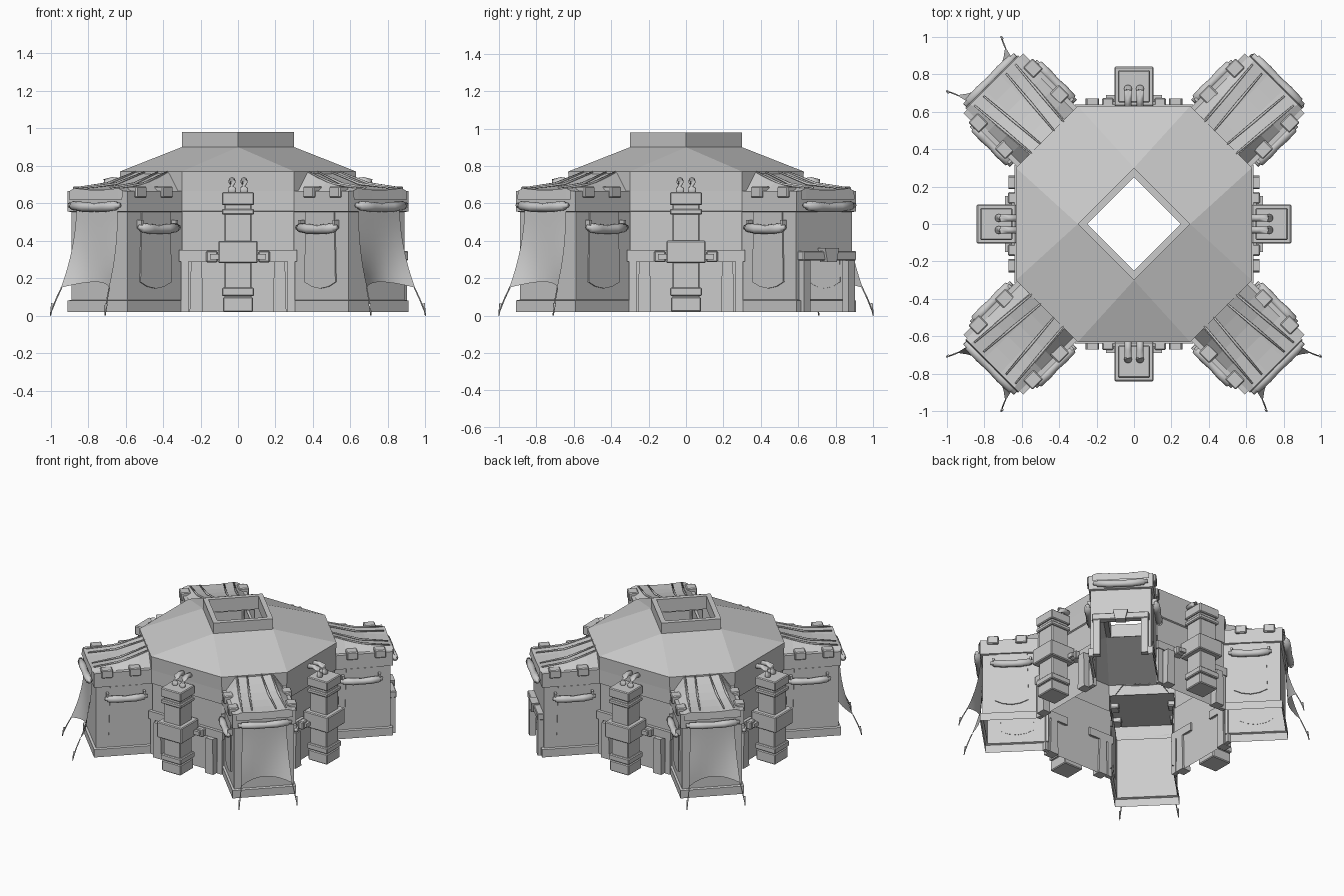
import bpy, bmesh, math
from mathutils import Matrix, Vector

old = bpy.data.objects.get("Cube")
if old:
    bpy.data.objects.remove(old, do_unlink=True)

stone = bpy.data.materials.new("pale_grey")
stone.use_nodes = True
GREY = (0.6, 0.6, 0.6, 1)
stone.diffuse_color = GREY
stone.node_tree.nodes["Principled BSDF"].inputs["Base Color"].default_value = GREY


def finish(name, bm, angle=0, smooth=False, fix=True):
    """Turn a bmesh into an object turned about the centre."""
    if fix:
        bmesh.ops.recalc_face_normals(bm, faces=bm.faces)
    mesh = bpy.data.meshes.new(name)
    bm.to_mesh(mesh)
    bm.free()
    mesh.materials.append(stone)
    for p in mesh.polygons:
        p.use_smooth = smooth
    ob = bpy.data.objects.new(name, mesh)
    bpy.context.collection.objects.link(ob)
    ob.matrix_world = Matrix.Rotation(angle, 4, 'Z')
    return ob


def box(name, lo, hi, angle=0, taper=1, bevel=0):
    """Box between two corners; taper scales its top in y."""
    bm = bmesh.new()
    bmesh.ops.create_cube(bm, size=1)
    lo, hi = Vector(lo), Vector(hi)
    for v in bm.verts:
        if v.co.z > 0:
            v.co.y *= taper
        v.co = Vector([(lo[i] + hi[i]) / 2 + v.co[i] * (hi[i] - lo[i]) for i in range(3)])
    if bevel:
        bmesh.ops.bevel(bm, geom=bm.edges[:], offset=bevel, segments=1, affect='EDGES')
    return finish(name, bm, angle)


def loft(name, rings, angle=0, closed=False, skip=None, cap=False, smooth=False):
    """Skin rows of points; skip(row, column) leaves a hole."""
    bm = bmesh.new()
    rows = [[bm.verts.new(p) for p in ring] for ring in rings]
    n = len(rows[0])
    for i in range(len(rows) - 1):
        for j in range(n if closed else n - 1):
            if not (skip and skip(i, j)):
                k = (j + 1) % n
                bm.faces.new((rows[i][j], rows[i][k], rows[i + 1][k], rows[i + 1][j]))
    if cap:
        bm.faces.new(rows[-1])
    return finish(name, bm, angle, smooth)


def tube(name, points, radii, angle=0, sides=8):
    """Round bar through points with a radius at each."""
    pts = [Vector(p) for p in points]
    rings = []
    for i, p in enumerate(pts):
        d = (pts[min(i + 1, len(pts) - 1)] - pts[max(i - 1, 0)]).normalized()
        a = d.orthogonal().normalized()
        b = d.cross(a)
        rings.append([p + radii[i] * (a * math.cos(t) + b * math.sin(t))
                      for t in (2 * math.pi * s / sides for s in range(sides))])
    bm = bmesh.new()
    rows = [[bm.verts.new(q) for q in r] for r in rings]
    for r, s in zip(rows, rows[1:]):
        for j in range(sides):
            bm.faces.new((r[j], r[(j + 1) % sides], s[(j + 1) % sides], s[j]))
    bm.faces.new(rows[0])
    bm.faces.new(rows[-1])
    return finish(name, bm, angle, True)


def roller(name, a, b, angle):
    """Rolled-up cloth with a thinner rod showing at both ends."""
    a, b = Vector(a), Vector(b)
    steps = (0, .06, .07, .3, .5, .7, .93, .94, 1)
    sag = Vector((0, 0, -.012))
    pts = [a.lerp(b, t) + sag * math.sin(math.pi * t) for t in steps]
    tube(name, pts, (.014, .014, .024, .027, .023, .027, .024, .014, .014), angle)


# Central hall: eight walls, the diagonal ones open into the wings
def octagon(r, c, z):
    out = []
    for k in range(4):
        m = Matrix.Rotation(k * math.pi / 2, 3, 'Z')
        out += [m @ Vector((r, -c, z)), m @ Vector((r, c, z))]
    return out


loft("hall_walls", [octagon(.615, .3, .02), octagon(.615, .3, .555), octagon(.625, .3, .56),
                    octagon(.625, .3, .665), octagon(.63, .3, .77)],
     closed=True, skip=lambda i, j: j % 2 == 1 and i < 3)

# Roof: octagon eaves rising to a diamond opening
bm = bmesh.new()
eaves = [bm.verts.new(p) for p in octagon(.63, .3, .77)]


def diamond(r, z):
    return [(r * math.cos(k * math.pi / 2), r * math.sin(k * math.pi / 2), z) for k in range(4)]


top = [bm.verts.new(p) for p in diamond(.3, .9)]
for k in range(4):
    n = (k + 1) % 4
    bm.faces.new((eaves[2 * k], eaves[2 * k + 1], top[k]))
    bm.faces.new((eaves[2 * k + 1], eaves[2 * n], top[n], top[k]))
finish("hall_roof", bm)
loft("roof_collar", [diamond(.3, .9), diamond(.3, .98), diamond(.25, .98), diamond(.25, .88), diamond(.3, .9)],
     closed=True)


# Wings: local x runs outward
def wing(angle, has_door):
    levels = ((.02, .226, 1.061), (.08, .226, 1.061), (.085, .212, 1.045), (.3, .212, 1.045),
              (.553, .212, 1.045), (.557, .226, 1.061), (.665, .226, 1.061))
    rings = [[(.62, -h, z), (u, -h, z), (u, -.145, z), (u, .145, z), (u, h, z), (.62, h, z)]
             for z, h, u in levels]
    loft("wing_walls", rings, angle, skip=lambda i, j: has_door and j == 2 and i < 3, cap=True)

    # Cloth laid over the wing roof
    rows = []
    for i in range(6):
        t = i / 5
        u, z = .645 + .425 * t, .77 - .09 * t - .022 * math.sin(math.pi * t)
        w = .13 + .035 * t
        rows.append([(u, -.2, .667), (u, -w, z), (u, -w * .35, z - .008),
                     (u, w * .35, z - .008), (u, w, z), (u, .2, .667)])
    rows.append([(1.075, p[1], .62) for p in rows[-1]])
    loft("roof_cloth", rows, angle)
    for s in (-1, 1):
        for v0, v1 in ((.05, .085), (.12, .155)):
            tube("roof_fold", [(.65, s * v0, .768), (.85, s * (v0 + v1) / 2, .705), (1.05, s * v1, .684)],
                 (.005, .008, .005), angle, 5)

    # Rolled cloths, hanging side cloths and edge clamps
    roller("end_roller", (1.085, -.19, .59), (1.085, .19, .59), angle)
    for s in (-1, 1):
        y = s * .24
        roller("side_roller", (.685, y, .472), (.985, y, .472), angle)
        outline = ((.73, .553), (.945, .553), (.955, .18), (.9, .155), (.837, .145), (.775, .155), (.72, .18))
        loft("side_cloth", [[(x, s * .21, z) for x, z in outline], [(x, s * .22, z) for x, z in outline]],
             angle, closed=True, cap=True)
        for u in (.77, .969):
            box("edge_clamp", (u - .04, s * .207 - .036, .63), (u + .04, s * .207 + .036, .69), angle, bevel=.006)
        for u in (.705, .965):
            box("roller_hook", (u - .008, min(s * .21, s * .245), .465), (u + .008, max(s * .21, s * .245), .51), angle)

    if has_door:
        # Doorway frame with a small keystone
        for s in (-1, 1):
            box("door_post", (1.04, s * .168 - .024, .02), (1.085, s * .168 + .024, .34), angle)
        box("door_lintel", (1.04, -.2, .295), (1.09, .2, .345), angle, bevel=.005)
        box("door_keystone", (1.05, -.035, .285), (1.105, .035, .36), angle, taper=1.5)
        return

    # Flared awning with ropes and pegs
    rows = []
    for i in range(9):
        t = i / 8
        row = []
        for j in range(9):
            q = j / 4 - 1
            flare = t * t * (.015 + .075 * q * q)
            z = .575 - t * (.395 + .03 * q * q)
            row.append((1.064 + flare, q * (.155 + .015 * t + .012 * t * t), z))
        rows.append(row)
    loft("awning", rows, angle, smooth=True)
    for s in (-1, 1):
        tube("awning_rope", [(1.152, s * .18, .15), (1.18, s * .192, .09), (1.203, s * .203, .03)],
             (.004,) * 3, angle, 5)
        tube("rope_peg", [(1.198, s * .203, .065), (1.21, s * .206, 0)], (.008, .003), angle, 5)


for k in range(4):
    wing(math.pi / 4 + k * math.pi / 2, k == 0)


# Towers and buttresses on the four straight walls: local x runs outward
def tower(angle):
    c = .735
    parts = (("tower_shaft", .072, .02, .6), ("tower_base", .08, .02, .1), ("lower_collar", .086, .105, .15),
             ("middle_block", .105, .28, .4), ("upper_collar", .086, .54, .57), ("tower_cap", .086, .59, .66))
    for name, h, z0, z1 in parts:
        box(name, (c - h, -h, z0), (c + h, h, z1), angle, bevel=.006)
    for s in (-1, 1):
        # Twin pipes bending back into the wall
        y = s * .032
        tube("tower_pipe", [(.72, y, .64), (.722, y, .68), (.705, y, .713), (.67, y, .722), (.62, y, .715)],
             (.018, .022, .02, .018, .018), angle)
        # Lintel, leaning leg and bracket beside the tower
        box("wall_lintel", (.6, min(s * .1, s * .315), .29), (.638, max(s * .1, s * .315), .35), angle)
        box("bracket", (.61, s * .14 - .03, .285), (.672, s * .14 + .03, .345), angle, bevel=.006)
        box("bracket_arm", (.65, min(s * .09, s * .15), .3), (.69, max(s * .09, s * .15), .33), angle)
        box("wall_leg", (.6, s * .222 - .036, .02), (.67, s * .222 + .036, .29), angle, taper=.8)
        box("corner_leg", (.6, s * .285 - .02, .02), (.632, s * .285 + .02, .29), angle)


for k in range(4):
    tower(k * math.pi / 2)
